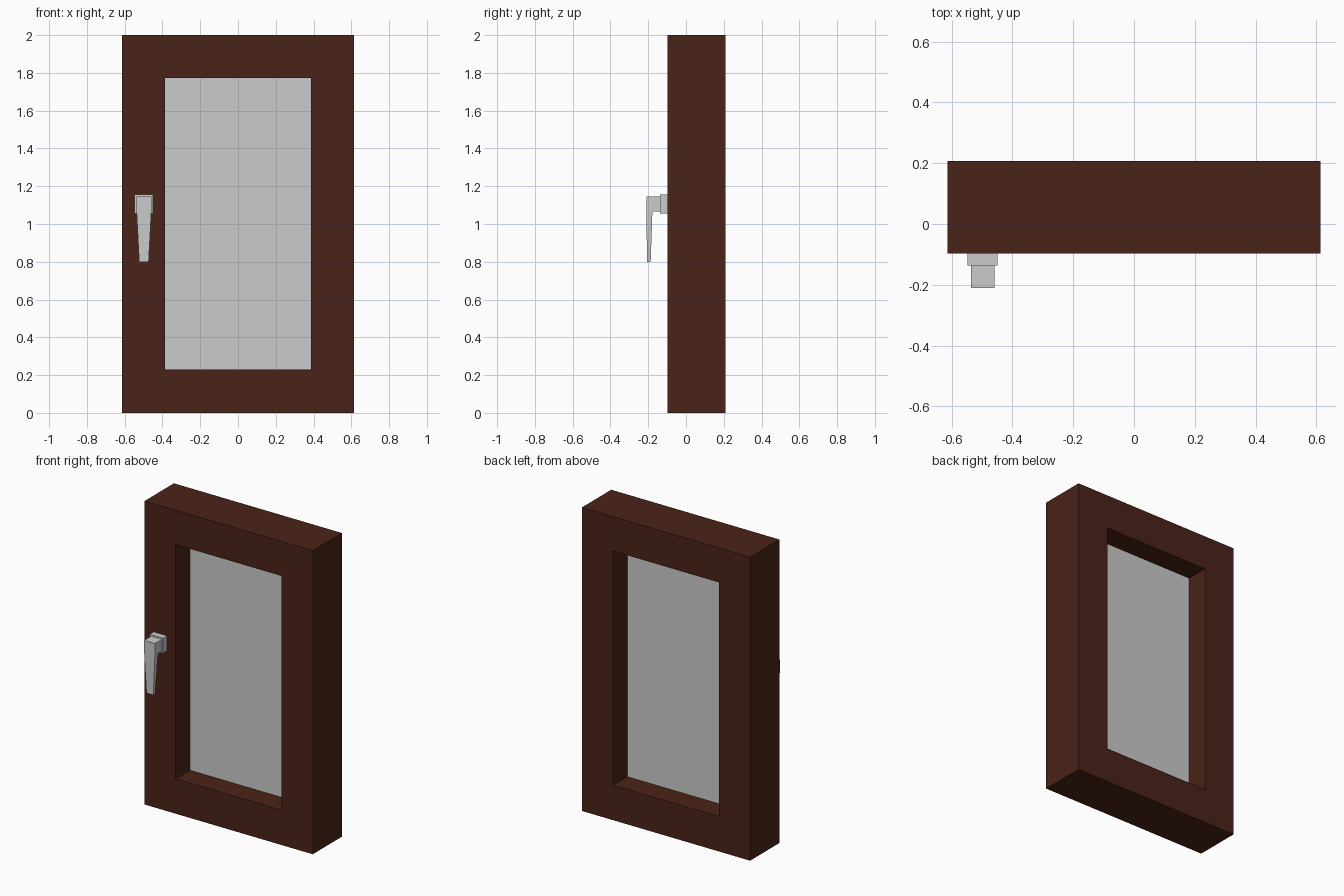
import bpy, bmesh

if "Cube" in bpy.data.objects:
    bpy.data.objects.remove(bpy.data.objects["Cube"])

FRONT, BACK = -0.097, 0.208
MID = (FRONT + BACK) / 2


def add_mesh(name, verts, faces, material=None):
    mesh = bpy.data.meshes.new(name)
    mesh.from_pydata(verts, [], faces)
    bm = bmesh.new()
    bm.from_mesh(mesh)
    bmesh.ops.recalc_face_normals(bm, faces=bm.faces)
    bm.to_mesh(mesh)
    bm.free()
    obj = bpy.data.objects.new(name, mesh)
    bpy.context.collection.objects.link(obj)
    if material:
        mesh.materials.append(material)
    return obj


def add_box(name, x, y, z):
    verts = [(a, b, c) for a in x for b in y for c in z]
    faces = [(0, 1, 3, 2), (4, 6, 7, 5), (0, 4, 5, 1),
             (2, 3, 7, 6), (0, 2, 6, 4), (1, 5, 7, 3)]
    return add_mesh(name, verts, faces)


def rect(x, z0, z1, y):
    return [(-x, y, z0), (x, y, z0), (x, y, z1), (-x, y, z1)]


wood = bpy.data.materials.new("dark_wood")
wood.diffuse_color = (0.068, 0.017, 0.009, 1)
wood.use_nodes = True
wood.node_tree.nodes["Principled BSDF"].inputs["Base Color"].default_value = wood.diffuse_color

# Frame: four rectangular loops joined into a closed ring
outer, inner = (0.613, 0.0, 2.0), (0.386, 0.23, 1.773)
loops = [rect(*outer, FRONT), rect(*outer, BACK),
         rect(*inner, BACK), rect(*inner, FRONT)]
faces = []
for k in range(4):
    a, b = k * 4, (k + 1) % 4 * 4
    for i in range(4):
        j = (i + 1) % 4
        faces.append((a + i, a + j, b + j, b + i))
add_mesh("window_frame", sum(loops, []), faces, wood)

# Glass pane halfway through the frame
add_box("glass_pane", (-0.386, 0.386), (MID - 0.004, MID + 0.004), (0.23, 1.773))

# Handle base plate
add_box("handle_base", (-0.548, -0.45), (-0.137, FRONT), (1.055, 1.155))

# Handle: side profile (y, z, half width) widened symmetrically about its centre
profile = [(-0.137, 1.145, 0.039), (-0.21, 1.145, 0.039), (-0.21, 1.065, 0.039),
           (-0.206, 0.80, 0.025), (-0.187, 0.80, 0.025), (-0.178, 1.065, 0.039),
           (-0.137, 1.065, 0.039)]
n = len(profile)
verts = [(-0.498 + s * w, y, z) for s in (-1, 1) for y, z, w in profile]
faces = [(i, (i + 1) % n, (i + 1) % n + n, i + n) for i in range(n)]
for o in (0, n):
    faces.append(tuple(o + i for i in (0, 1, 2, 5, 6)))
    faces.append(tuple(o + i for i in (2, 3, 4, 5)))
add_mesh("handle_lever", verts, faces)
